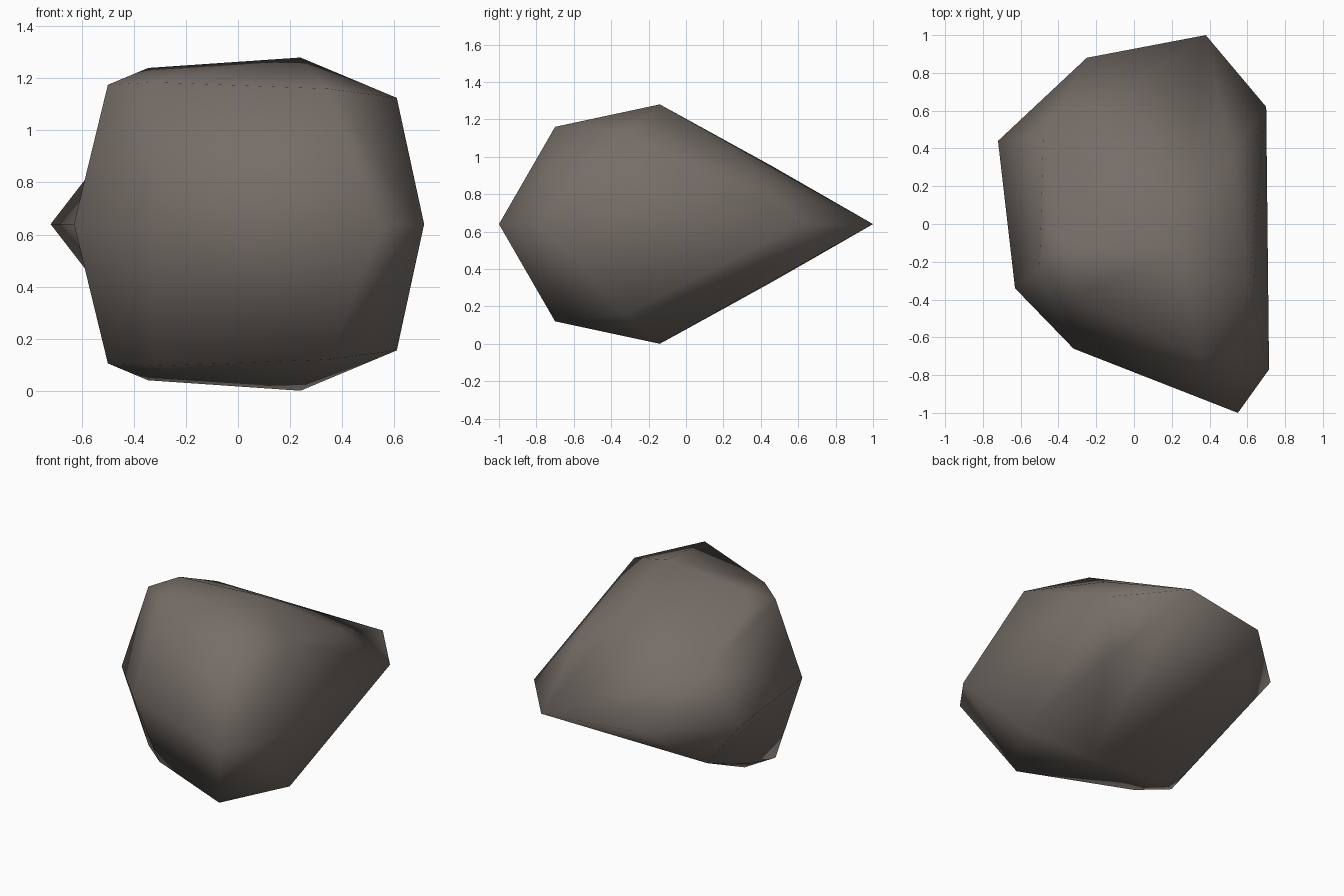
import bpy, bmesh

if "Cube" in bpy.data.objects:
    bpy.data.objects.remove(bpy.data.objects["Cube"])

MID = 0.64  # height of the mirror plane

# widest outline, at mid height
outline = [(-0.72, 0.44), (-0.25, 0.88), (0.38, 1.0), (0.70, 0.62),
           (0.715, -0.77), (0.55, -1.0), (-0.32, -0.66), (-0.63, -0.34)]
# corners of the upper cap; the lower cap is its mirror image
cap = [(-0.50, -0.24, 1.175), (-0.32, -0.38, 1.185), (-0.345, -0.13, 1.24),
       (0.35, -0.70, 1.16), (0.61, -0.32, 1.125), (0.24, -0.14, 1.28),
       (-0.48, 0.46, 0.95), (0.52, 0.35, 0.93), (-0.455, -0.03, 1.15)]

# faceted boulder wrapped around the corner points
bm = bmesh.new()
rim = [bm.verts.new((x, y, MID)) for x, y in outline]
upper = [bm.verts.new(p) for p in cap]
lower = [bm.verts.new((x, y, 2 * MID - z)) for x, y, z in cap]
bmesh.ops.convex_hull(bm, input=bm.verts)

# hollow on the left flank: turn the ridge edges inwards
for side in (upper, lower):
    ridge = bm.edges.get((rim[0], side[0]))
    if ridge:
        bmesh.utils.edge_rotate(ridge, True)

loose = [v for v in bm.verts if not v.link_faces]
bmesh.ops.delete(bm, geom=loose, context='VERTS')
bmesh.ops.recalc_face_normals(bm, faces=bm.faces)
for f in bm.faces:
    f.smooth = True

mesh = bpy.data.meshes.new("boulder")
bm.to_mesh(mesh)
bm.free()
rock = bpy.data.objects.new("boulder", mesh)
bpy.context.collection.objects.link(rock)

# warm grey stone
stone = bpy.data.materials.new("warm grey stone")
stone.diffuse_color = (0.18, 0.155, 0.137, 1)
stone.use_nodes = True
stone.node_tree.nodes["Principled BSDF"].inputs["Base Color"].default_value = stone.diffuse_color
mesh.materials.append(stone)
